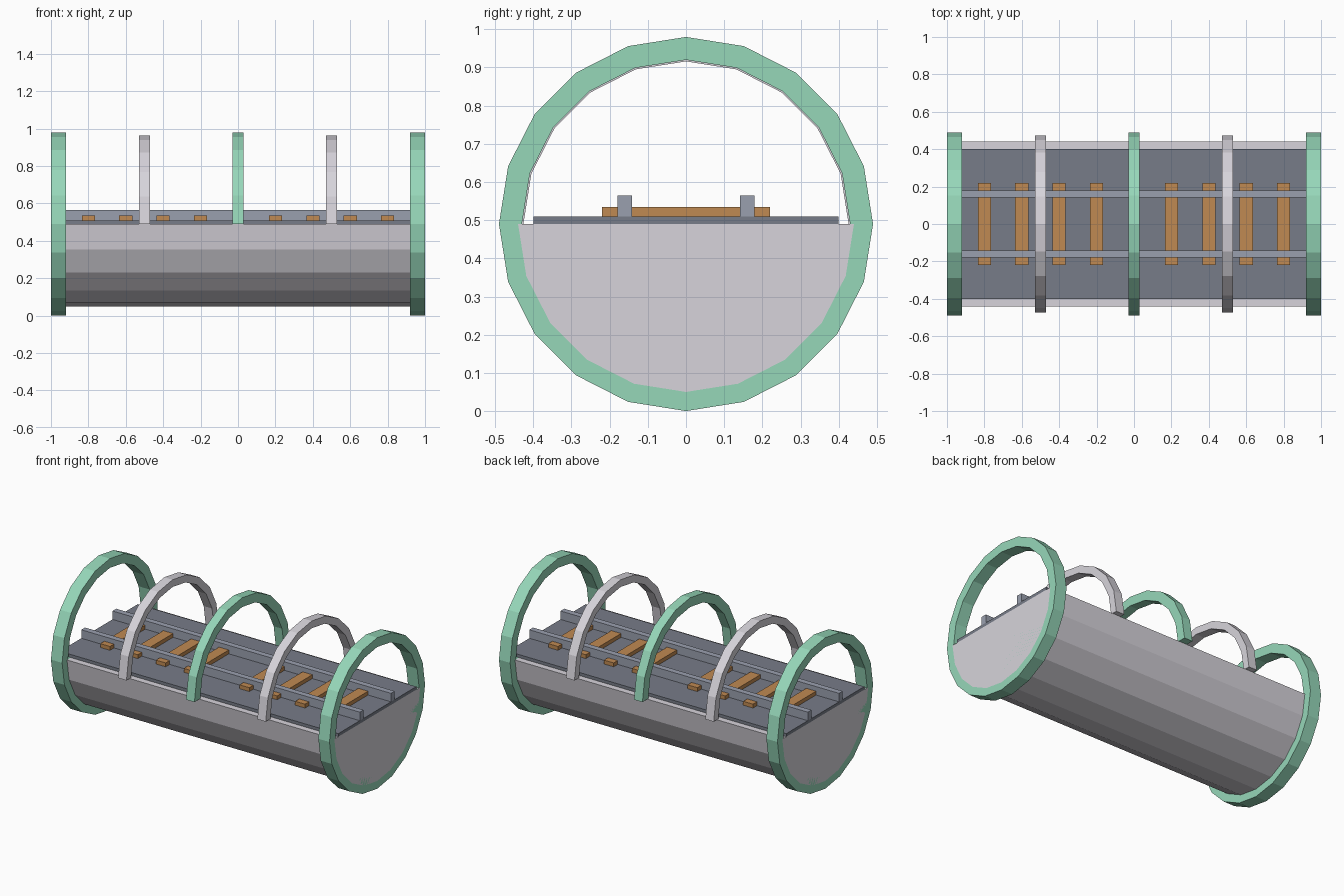
import bpy, bmesh, math

if "Cube" in bpy.data.objects:
    bpy.data.objects.remove(bpy.data.objects["Cube"])

CZ = 0.49  # height of the tunnel axis


def srgb(r, g, b):
    lin = lambda c: c / 12.92 if c <= 0.04045 else ((c + 0.055) / 1.055) ** 2.4
    return (*[lin(v / 255) for v in (r, g, b)], 1)


def material(name, rgb):
    m = bpy.data.materials.new(name)
    m.diffuse_color = srgb(*rgb)
    m.use_nodes = True
    m.node_tree.nodes["Principled BSDF"].inputs["Base Color"].default_value = m.diffuse_color
    return m


GREEN = material("mint green", (150, 215, 185))
WHITE = material("pale grey", (215, 212, 219))
DECK = material("dark slate", (119, 124, 136))
RAIL = material("steel grey", (154, 160, 175))
WOOD = material("sleeper brown", (192, 138, 82))


def extrude(name, loop, x0, x1, mat):
    """Solid from a closed (y, z) outline, extruded from x0 to x1."""
    bm = bmesh.new()
    a = [bm.verts.new((x0, y, z)) for y, z in loop]
    b = [bm.verts.new((x1, y, z)) for y, z in loop]
    n = len(loop)
    bm.faces.new(a)
    bm.faces.new(b[::-1])
    for i in range(n):
        j = (i + 1) % n
        bm.faces.new((a[i], b[i], b[j], a[j]))
    bmesh.ops.recalc_face_normals(bm, faces=bm.faces)
    me = bpy.data.meshes.new(name)
    bm.to_mesh(me)
    bm.free()
    me.materials.append(mat)
    ob = bpy.data.objects.new(name, me)
    bpy.context.collection.objects.link(ob)
    return ob


def arc(r, start, end):
    """Points of a 20-sided circle between two step numbers."""
    step = 1 if end > start else -1
    return [(r * math.cos(math.radians(18 * i)), CZ + r * math.sin(math.radians(18 * i)))
            for i in range(start, end + step, step)]


def arch(name, x, width, outer, inner, mat):
    extrude(name, arc(outer, 0, 10) + arc(inner, 10, 0), x - width / 2, x + width / 2, mat)


def box(name, x0, x1, y0, y1, z0, z1, mat):
    extrude(name, [(y0, z0), (y1, z0), (y1, z1), (y0, z1)], x0, x1, mat)


# half-round body and flat deck
extrude("lower_shell", arc(0.44, 10, 20), -1, 1, WHITE)
box("deck", -1, 1, -0.4, 0.4, CZ, 0.51, DECK)

# end rings: open arch above, solid half disc below
for side, x in (("left", -0.96), ("right", 0.96)):
    arch(side + "_end_arch", x, 0.08, 0.49, 0.43, GREEN)
    extrude(side + "_end_base", arc(0.49, 10, 20), x - 0.04, x + 0.04, GREEN)

# middle arches
arch("middle_arch", 0, 0.06, 0.49, 0.43, GREEN)
for side, x in (("left", -0.5), ("right", 0.5)):
    arch(side + "_pale_arch", x, 0.06, 0.473, 0.426, WHITE)

# rails
for side, y in (("front", -0.16), ("back", 0.16)):
    box(side + "_rail", -1, 1, y - 0.019, y + 0.019, 0.51, 0.565, RAIL)

# sleepers
for i, x in enumerate((-0.8, -0.6, -0.4, -0.2, 0.2, 0.4, 0.6, 0.8)):
    box(f"sleeper_{i + 1}", x - 0.035, x + 0.035, -0.22, 0.22, 0.51, 0.535, WOOD)
